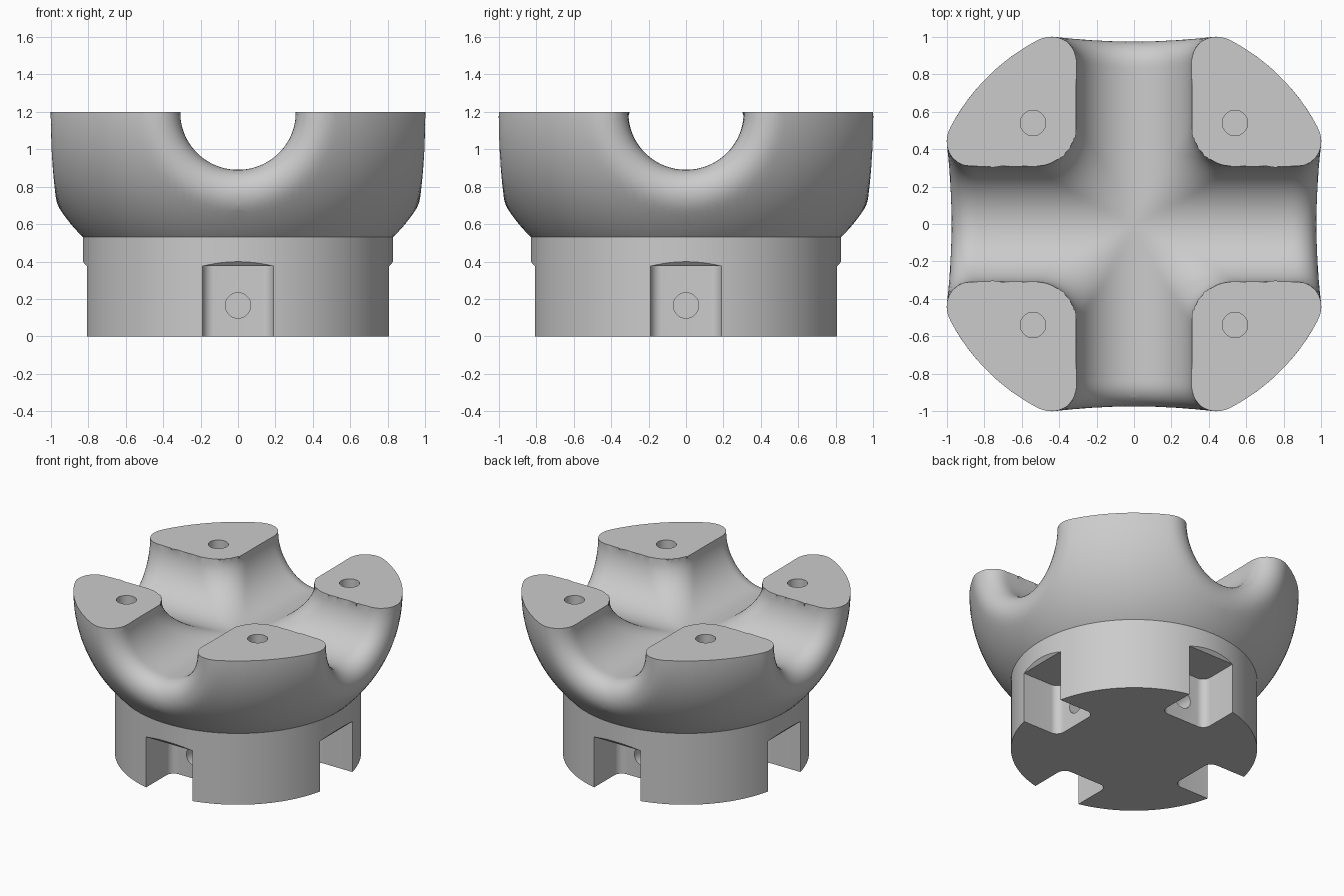
import bpy, bmesh
from math import sqrt, hypot, pi, sin, cos
from mathutils import Vector, Matrix

if "Cube" in bpy.data.objects:
    bpy.data.objects.remove(bpy.data.objects["Cube"])

TOP, SPLIT = 1.2, 0.53
BORE, BASE_R = 0.31, 0.83

grey = bpy.data.materials.new("plain grey")
grey.use_nodes = True
grey.diffuse_color = (0.6, 0.6, 0.6, 1)
grey.node_tree.nodes["Principled BSDF"].inputs["Base Color"].default_value = (0.6, 0.6, 0.6, 1)


def finish(bm, name):
    bmesh.ops.recalc_face_normals(bm, faces=bm.faces)
    mesh = bpy.data.meshes.new(name)
    bm.to_mesh(mesh)
    bm.free()
    mesh.materials.append(grey)
    ob = bpy.data.objects.new(name, mesh)
    bpy.context.collection.objects.link(ob)
    return ob


def activate(ob):
    bpy.ops.object.select_all(action='DESELECT')
    ob.select_set(True)
    bpy.context.view_layer.objects.active = ob


def cut(ob, cutter):
    cutter.hide_render = True
    mod = ob.modifiers.new("cut", 'BOOLEAN')
    mod.operation, mod.solver, mod.object = 'DIFFERENCE', 'EXACT', cutter
    activate(ob)
    bpy.ops.object.modifier_apply(modifier=mod.name)
    bpy.data.objects.remove(cutter)


def add_cylinder(bm, radius, depth, matrix, segments=40):
    bmesh.ops.create_cone(bm, cap_ends=True, segments=segments, radius1=radius,
                          radius2=radius, depth=depth, matrix=matrix)


# Distance fields, each giving (distance, outward direction)
def outer_shell(p):
    rho = max(hypot(p.x, p.y), 1e-6)
    a, h = rho - 0.17, p.z - TOP
    d = max(hypot(a, h), 1e-6)
    return d - 0.94, Vector((p.x / rho * a, p.y / rho * a, h)) / d


def outside_bore(p, axis):
    v = Vector(p)
    v.z -= TOP
    v[axis] = 0
    d = max(v.length, 1e-6)
    return BORE - d, -v / d


def rounded_edge(one, two, r):
    (d1, n1), (d2, n2) = one, two
    u, v, c = d1 + r, d2 + r, n1.dot(n2)
    s = 1 - c * c
    a, b = u - c * v, v - c * u
    if s > 1e-5 and a > 0 and b > 0:
        return sqrt((u * u + v * v - 2 * c * u * v) / s) - r, (a * n1 + b * n2).normalized()
    return one if d1 > d2 else two


def body_field(p):
    bores = rounded_edge(outside_bore(p, 0), outside_bore(p, 1), 0.22)
    return rounded_edge(bores, outer_shell(p), 0.14)[0]


# Cradle body: one quarter swept outward from an inner point, then mirrored
seed = Vector((0.55, 0.55, 0.5))
bm = bmesh.new()
bmesh.ops.create_icosphere(bm, subdivisions=6, radius=1)
for v in bm.verts:
    ray, t = v.co.normalized(), 0.0
    for _ in range(60):
        d = body_field(seed + ray * t)
        t += abs(d) if d < 0 else -d
        if abs(d) < 1e-4 or t > 3:
            break
    v.co = seed + ray * t


def slice_off(normal, point):
    geom = bm.verts[:] + bm.edges[:] + bm.faces[:]
    res = bmesh.ops.bisect_plane(bm, geom=geom, dist=1e-5, plane_co=point,
                                 plane_no=normal, clear_outer=True)
    return [e for e in res["geom_cut"] if isinstance(e, bmesh.types.BMEdge)]


slice_off((-1, 0, 0), (0, 0, 0))
slice_off((0, -1, 0), (0, 0, 0))
for axis in 'XY':
    bmesh.ops.mirror(bm, geom=bm.verts[:] + bm.edges[:] + bm.faces[:],
                     matrix=Matrix.Identity(4), merge_dist=1e-4, axis=axis)
bmesh.ops.remove_doubles(bm, verts=bm.verts, dist=1e-4)
for normal, z in (((0, 0, 1), TOP), ((0, 0, -1), SPLIT)):
    slice_off(normal, (0, 0, z))
    rim = [e for e in bm.edges if e.is_boundary and all(abs(v.co.z - z) < 1e-3 for v in e.verts)]
    bmesh.ops.holes_fill(bm, edges=rim, sides=0)
body = finish(bm, "cradle_body")

# Pin holes in the four pads
bm = bmesh.new()
for x in (-0.54, 0.54):
    for y in (-0.54, 0.54):
        add_cylinder(bm, 0.068, 0.6, Matrix.Translation((x, y, TOP)))
cut(body, finish(bm, "pad_hole_cutter"))

# Round base
bm = bmesh.new()
add_cylinder(bm, BASE_R, SPLIT, Matrix.Translation((0, 0, SPLIT / 2)), 128)
base = finish(bm, "base")

# Side notches: rounded inner corners, ceiling chamfered at the outer edge
HALF, FLOOR, LIP, FAR, R = 0.19, 0.51, 0.808, 0.95, 0.06
bm = bmesh.new()
for k in range(4):
    turn = Matrix.Rotation(k * pi / 2, 4, 'Z')
    corner = [(HALF - R + R * cos(i * pi / 16), FLOOR + R - R * sin(i * pi / 16)) for i in range(9)]
    plan = [(HALF, LIP)] + corner + [(-x, y) for x, y in reversed(corner)] + [(-HALF, LIP)]
    inner = [bm.verts.new((x, y, -0.1)) for x, y in plan]
    outer = [bm.verts.new((s * HALF, FAR, -0.1)) for s in (-1, 1)]
    faces = [bm.faces.new(inner), bm.faces.new([inner[0], inner[-1]] + outer)]
    res = bmesh.ops.extrude_face_region(bm, geom=faces, use_keep_orig=True)
    top = [g for g in res["geom"] if isinstance(g, bmesh.types.BMVert)]
    for v in top:
        v.co.z = 0.375 + max(0, v.co.y - LIP) * 1.1
    bmesh.ops.transform(bm, matrix=turn, verts=inner + outer + top)
# drop the inner walls left between the two halves of each notch
inside = [f for f in bm.faces if all(len(e.link_faces) > 2 for e in f.edges)]
bmesh.ops.delete(bm, geom=inside, context='FACES_ONLY')
cut(base, finish(bm, "notch_cutter"))

# Cross holes in the notch floors
bm = bmesh.new()
for k in range(4):
    place = Matrix.Translation((0, 0.48, 0.165)) @ Matrix.Rotation(pi / 2, 4, 'X')
    add_cylinder(bm, 0.068, 0.4, Matrix.Rotation(k * pi / 2, 4, 'Z') @ place)
cut(base, finish(bm, "cross_hole_cutter"))

for ob in (body, base):
    activate(ob)
    bpy.ops.object.shade_smooth_by_angle(angle=0.5)
